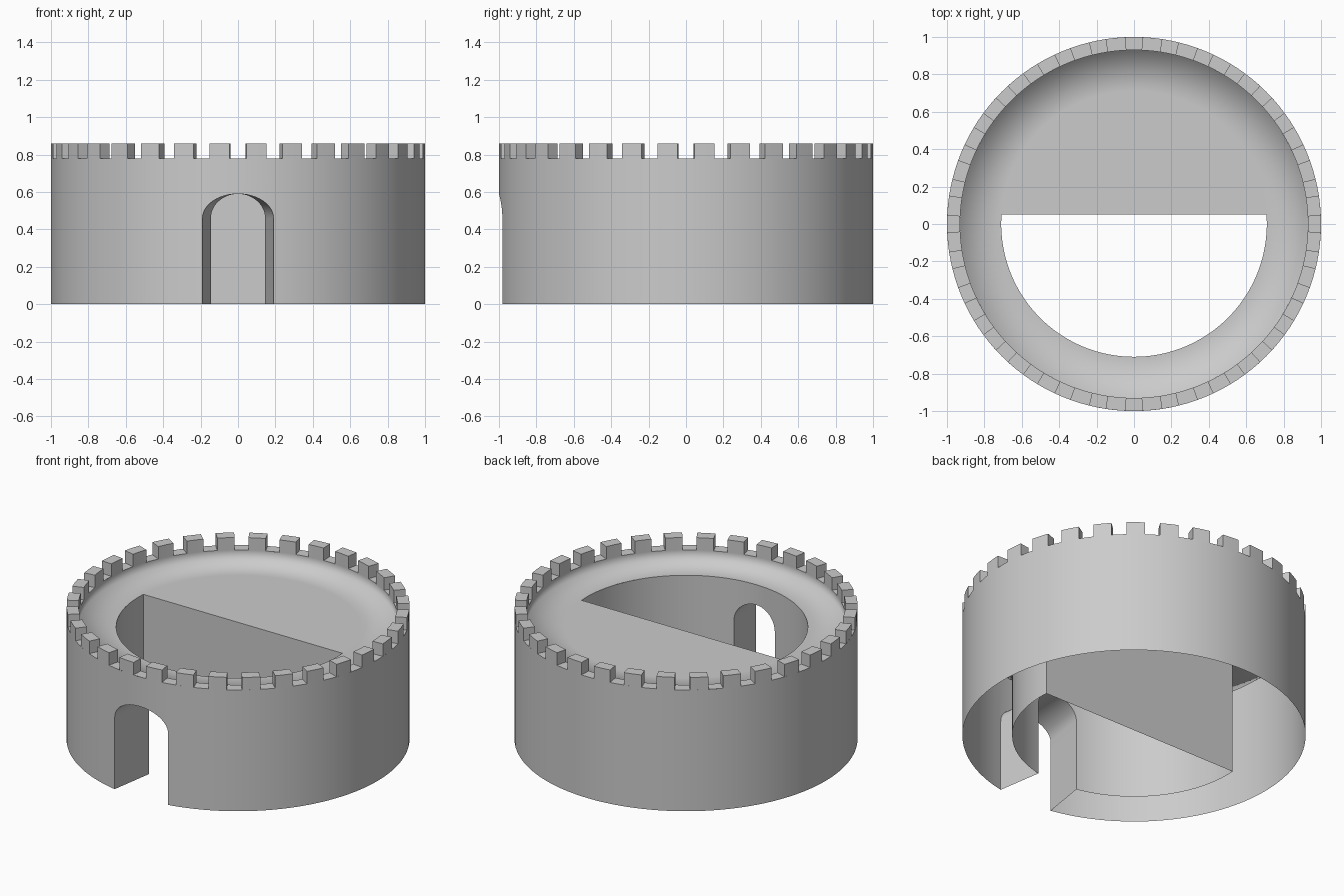
import bpy, bmesh
from math import pi, sin, cos, asin, radians

if "Cube" in bpy.data.objects:
    bpy.data.objects.remove(bpy.data.objects["Cube"])

R_OUT, R_RIM, R_WELL = 1.0, 0.93, 0.71
Z_RIM, Z_TOP, Z_FLOOR, Y_BACK = 0.78, 0.86, 0.72, 0.05
DOOR_OUT, DOOR_IN, SPRING, RISE = 0.19, 0.145, 0.46, 0.13
SEG = 128


def polar(r, a, z):
    return (r * cos(a), r * sin(a), z)


def strip(bm, low, high):
    """Quads between two equally long point rows."""
    a = [bm.verts.new(p) for p in low]
    b = [bm.verts.new(p) for p in high]
    for i in range(len(a) - 1):
        bm.faces.new((a[i], a[i + 1], b[i + 1], b[i]))


def finish(bm, name, angle=35):
    bmesh.ops.remove_doubles(bm, verts=bm.verts, dist=1e-5)
    bmesh.ops.recalc_face_normals(bm, faces=bm.faces)
    mesh = bpy.data.meshes.new(name)
    bm.to_mesh(mesh)
    bm.free()
    ob = bpy.data.objects.new(name, mesh)
    bpy.context.collection.objects.link(ob)
    bpy.ops.object.select_all(action='DESELECT')
    ob.select_set(True)
    bpy.context.view_layer.objects.active = ob
    bpy.ops.object.shade_smooth_by_angle(angle=radians(angle))
    return ob


def span(a0, a1, n):
    return [a0 + (a1 - a0) * i / n for i in range(n + 1)]


def arch(r, hw, n=24):
    """(angle, height) pairs along the door arch on a wall of radius r."""
    return [(-pi / 2 + asin(-hw * cos(t) / r), SPRING + RISE * sin(t))
            for t in span(0, pi, n)]


def wall_with_door(name, r, a0, a1, top, hw, n):
    bm = bmesh.new()
    door = arch(r, hw)
    for s, e in ((a0, door[0][0]), (door[-1][0], a1)):
        angles = span(s, e, n)
        strip(bm, [polar(r, a, 0) for a in angles],
              [polar(r, a, top) for a in angles])
    strip(bm, [polar(r, a, z) for a, z in door],
          [polar(r, a, top) for a, z in door])
    return finish(bm, name)


# Outer wall and the half-round inner well wall, both with the doorway
wall_with_door("outer_wall", R_OUT, -1.5 * pi, 0.5 * pi, Z_RIM, DOOR_OUT, 60)
chord = asin(Y_BACK / R_WELL)
wall_with_door("well_wall", R_WELL, -pi - chord, chord, Z_FLOOR, DOOR_IN, 28)

# Door passage: jambs and arched ceiling joining the two walls
bm = bmesh.new()
rows = []
for r, hw in ((R_OUT, DOOR_OUT), (R_WELL, DOOR_IN)):
    d = arch(r, hw)
    d = [(d[0][0], 0)] + d + [(d[-1][0], 0)]
    rows.append([polar(r, a, z) for a, z in d])
strip(bm, *rows)
finish(bm, "door_passage")

# Flat back wall of the well
bm = bmesh.new()
x = R_WELL * cos(chord)
strip(bm, [(-x, Y_BACK, 0), (x, Y_BACK, 0)],
      [(-x, Y_BACK, Z_FLOOR), (x, Y_BACK, Z_FLOOR)])
finish(bm, "well_back_wall")

# Roof floor: parapet inner face, walkway ring and back half platform
bm = bmesh.new()
back = span(chord, pi - chord, 60)
front = span(pi - chord, 2 * pi + chord, 68)
ring = back + front[1:]
strip(bm, [polar(R_RIM, a, Z_RIM) for a in ring],
      [polar(R_RIM, a, Z_FLOOR) for a in ring])
strip(bm, [polar(R_RIM, a, Z_FLOOR) for a in ring],
      [polar(R_WELL, a, Z_FLOOR) for a in ring])
bm.faces.new([bm.verts.new(polar(R_WELL, a, Z_FLOOR)) for a in back])
finish(bm, "roof_floor", 100)

# Top of the parapet
bm = bmesh.new()
ring = span(0, 2 * pi, SEG)
strip(bm, [polar(R_OUT, a, Z_RIM) for a in ring],
      [polar(R_RIM, a, Z_RIM) for a in ring])
finish(bm, "parapet_top")

# 32 merlons, gaps falling on the four axes
bm = bmesh.new()
COUNT = 32
for i in range(COUNT):
    mid = (i + 0.5) * 2 * pi / COUNT
    h = 0.054
    angles = span(mid - h, mid + h, 2)
    section = [(R_OUT, Z_RIM), (R_OUT, Z_TOP), (R_RIM, Z_TOP), (R_RIM, Z_RIM)]
    for (r0, z0), (r1, z1) in zip(section, section[1:]):
        strip(bm, [polar(r0, a, z0) for a in angles],
              [polar(r1, a, z1) for a in angles])
    for a in (angles[0], angles[-1]):
        bm.faces.new([bm.verts.new(polar(r, a, z)) for r, z in section])
finish(bm, "merlons")
